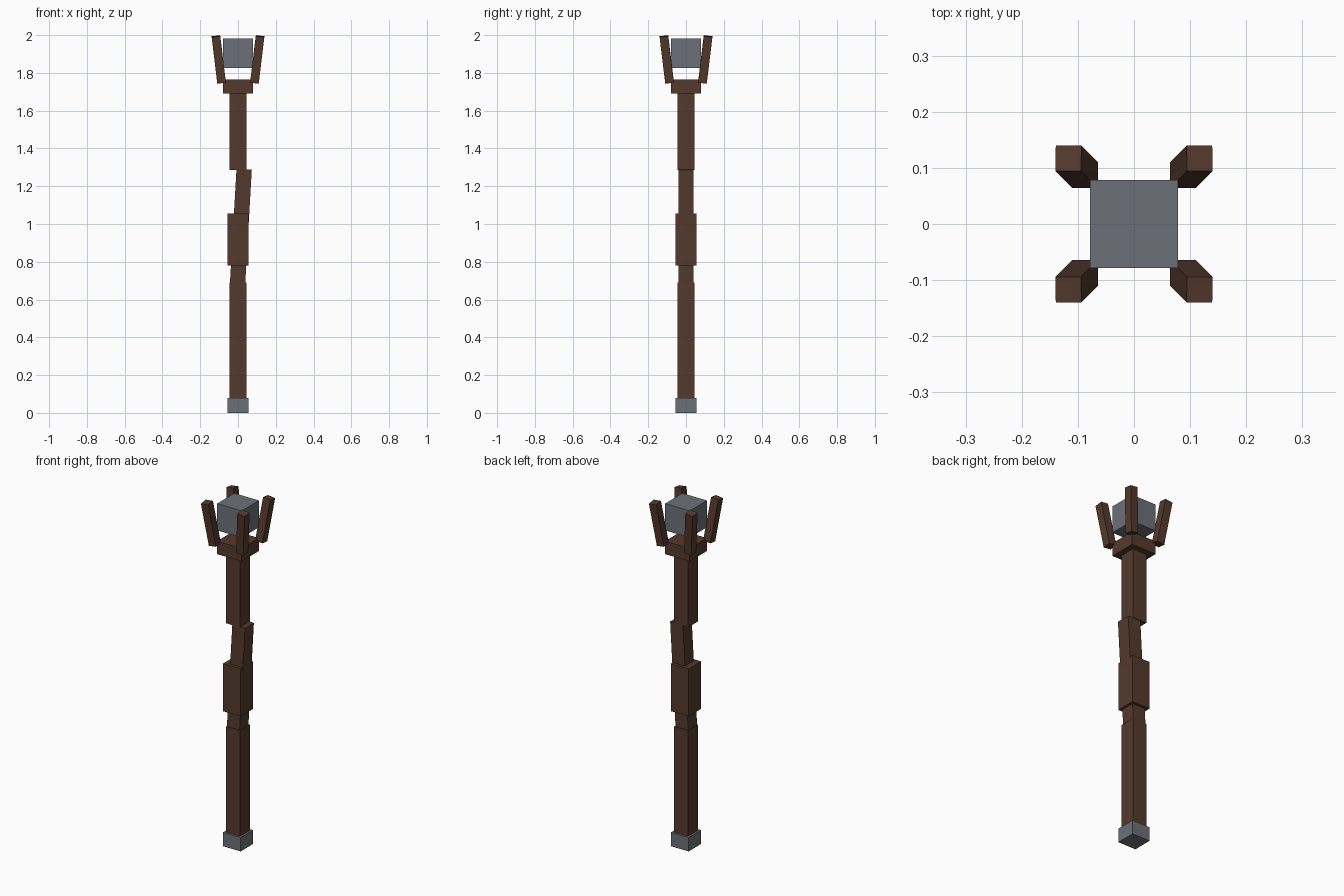
import bpy
import math

if "Cube" in bpy.data.objects:
    bpy.data.objects.remove(bpy.data.objects["Cube"])


def material(name, rgb):
    m = bpy.data.materials.new(name)
    m.diffuse_color = (*rgb, 1.0)
    m.use_nodes = True
    m.node_tree.nodes["Principled BSDF"].inputs["Base Color"].default_value = m.diffuse_color
    return m


WOOD = material("dark wood", (0.090, 0.042, 0.026))
STONE = material("grey stone", (0.150, 0.165, 0.190))


def box(name, centre, size, mat, rot=(0, 0, 0)):
    bpy.ops.mesh.primitive_cube_add(size=1, location=centre, rotation=rot)
    ob = bpy.context.object
    ob.name = name
    ob.scale = size
    ob.data.materials.append(mat)
    return ob


def upright(name, width, z0, z1, mat):
    return box(name, (0, 0, (z0 + z1) / 2), (width, width, z1 - z0), mat)


# Straight, stacked sections of the staff
upright("foot_cap", 0.113, 0.0, 0.08, STONE)
upright("lower_shaft", 0.09, 0.08, 0.69, WOOD)
upright("grip", 0.113, 0.78, 1.055, WOOD)
upright("upper_shaft", 0.09, 1.287, 1.69, WOOD)
upright("collar", 0.157, 1.69, 1.765, WOOD)
upright("head_stone", 0.157, 1.827, 1.982, STONE)

# Crooked section leaning sideways through the grip
box("crooked_shaft", (0.015, 0, 0.985), (0.081, 0.081, 0.61), WOOD,
    (0, math.radians(3.3), 0))

# Four prongs splayed outwards around the head stone
lean = math.radians(6.9)
for sx, side in ((-1, "left"), (1, "right")):
    for sy, end in ((-1, "front"), (1, "back")):
        box(f"prong_{end}_{side}", (sx * 0.102, sy * 0.102, 1.871),
            (0.046, 0.046, 0.25), WOOD, (-sy * lean, sx * lean, 0))
